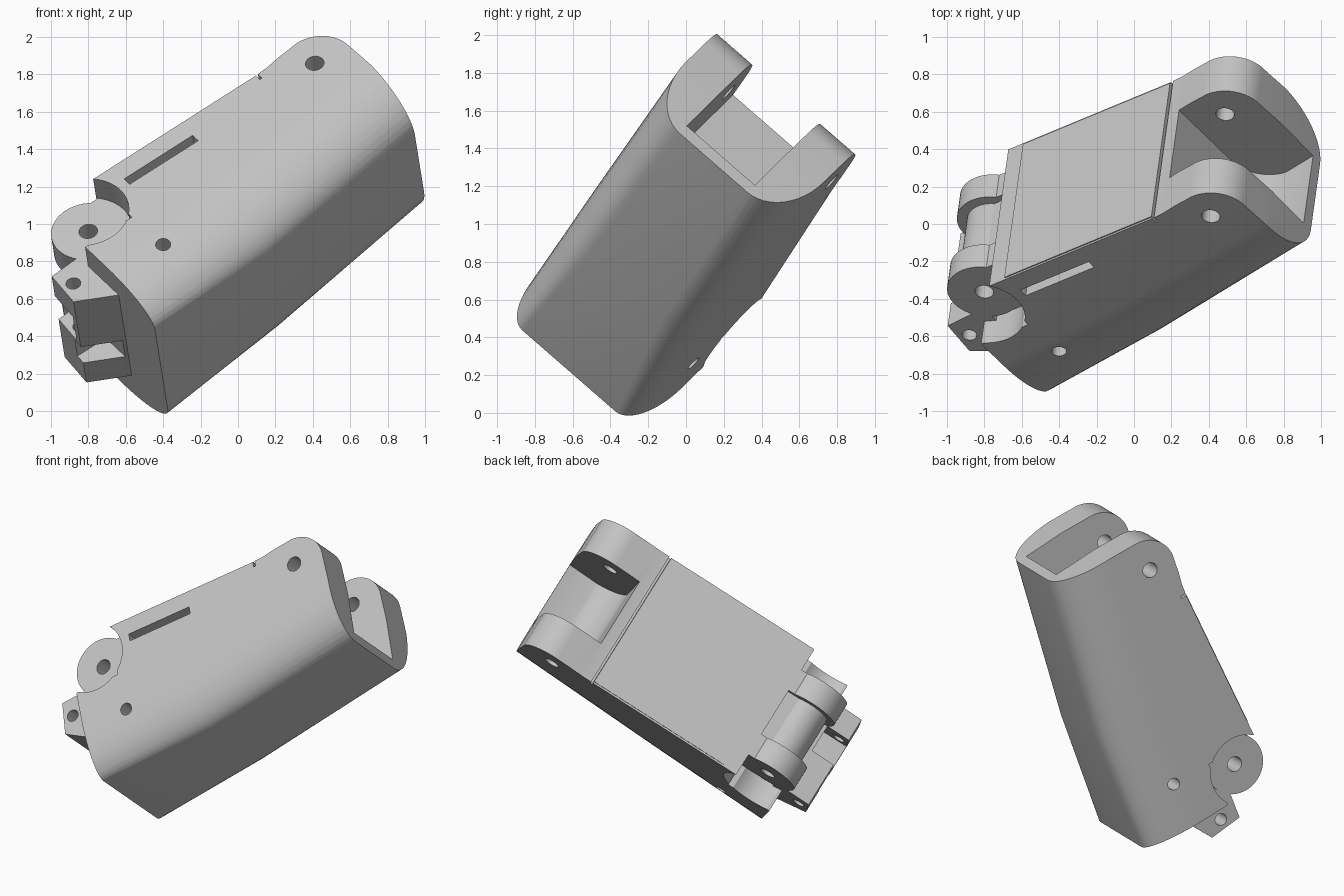
import bpy, bmesh, math
from mathutils import Matrix, Vector

if "Cube" in bpy.data.objects:
    bpy.data.objects.remove(bpy.data.objects["Cube"], do_unlink=True)

# One grey material
grey = bpy.data.materials.new("light_grey")
grey.use_nodes = True
grey.diffuse_color = (0.55, 0.55, 0.55, 1)
grey.node_tree.nodes["Principled BSDF"].inputs["Base Color"].default_value = grey.diffuse_color

# Tilted pose: local x runs along the segment, y along the pins, z out of the cover
along = Vector((0.797, 0.330, 0.507)).normalized()
across = Vector((0.105, 0.750, -0.653))
across = (across - along * across.dot(along)).normalized()
out = along.cross(across)
POSE = Matrix((along, across, out)).transposed().to_4x4()
POSE.translation = (0, 0, 1)

HALF = 0.487            # half width of the body
HINGE = (-0.777, 0.247)
TAB_PIN = (-1.058, 0.005)
TIP_PIN = (0.776, 0.263)
BASE_PIN = (-0.599, -0.214)


def make(name, bm):
    bmesh.ops.recalc_face_normals(bm, faces=bm.faces)
    mesh = bpy.data.meshes.new(name)
    bm.to_mesh(mesh)
    bm.free()
    mesh.materials.append(grey)
    obj = bpy.data.objects.new(name, mesh)
    bpy.context.collection.objects.link(obj)
    return obj


def arc(centre, r, start=0, end=360, n=48):
    steps = n if end - start == 360 else n + 1
    angles = [math.radians(start + (end - start) * i / n) for i in range(steps)]
    return [(centre[0] + r * math.cos(a), centre[1] + r * math.sin(a)) for a in angles]


def prism(name, profile, y0, y1):
    """Side profile in x and z, extruded across the width."""
    bm = bmesh.new()
    face = bm.faces.new([bm.verts.new((x, y0, z)) for x, z in profile])
    ext = bmesh.ops.extrude_face_region(bm, geom=[face])
    moved = [v for v in ext["geom"] if isinstance(v, bmesh.types.BMVert)]
    bmesh.ops.translate(bm, verts=moved, vec=(0, y1 - y0, 0))
    return make(name, bm)


def combine(obj, other, operation="DIFFERENCE"):
    mod = obj.modifiers.new("cut", "BOOLEAN")
    mod.operation, mod.solver, mod.object = operation, "EXACT", other
    graph = bpy.context.evaluated_depsgraph_get()
    mesh = bpy.data.meshes.new_from_object(obj.evaluated_get(graph))
    obj.modifiers.clear()
    obj.data = mesh
    bpy.data.objects.remove(other, do_unlink=True)


def drill(obj, centre, r):
    combine(obj, prism("drill", arc(centre, r, n=32), -0.8, 0.8))


def box(x0, x1, z0, z1):
    return [(x0, z0), (x1, z0), (x1, z1), (x0, z1)]


# Body: lofted from a wide base to a narrow tip, rounded along the belly
def section(half_flat, start, bottom):
    side = []
    for i in range(13):
        t = math.radians(90 * i / 12)
        side.append((half_flat + (HALF - half_flat) * math.cos(t),
                     start - (start - bottom) * math.sin(t)))
    ring = [(HALF, 0.7)] + side
    return ring + [(-w, z) for w, z in reversed(ring)]


bm = bmesh.new()
rings = []
for x, shape in ((-1.0, (0.335, -0.15, -0.555)),
                 (-0.116, (0.26, -0.08, -0.487)),
                 (1.06, (0.235, 0.07, -0.300))):
    rings.append([bm.verts.new((x, w, z)) for w, z in section(*shape)])
for a, b in zip(rings, rings[1:]):
    for i in range(len(a)):
        j = (i + 1) % len(a)
        bm.faces.new((a[i], a[j], b[j], b[i]))
bm.faces.new(rings[0])
bm.faces.new(rings[-1])
body = make("body", bm)

# Side outline with the rounded tip lugs
outline = [(-0.925, -0.8), (0.975, -0.8), (0.985, -0.31), (0.995, 0.05)]
outline += arc((0.79, 0.245), 0.197, 0, 102, 24)
outline += [(0.66, 0.428), (0.57, 0.412), (0.49, 0.406),
            (-0.61, 0.406), (-0.61, 0.05), (-0.925, 0.05)]
combine(body, prism("trim", outline, -0.7, 0.7), "INTERSECT")

# Hinge scallop, tip cavity, pin holes, side slot and cover seam
combine(body, prism("scallop", arc(HINGE, 0.235, n=64), -0.7, 0.7))
cavity = [(0.58, 0.8), (0.58, 0.0)]
cavity += arc((0.80, -0.06), 0.22, 180, 265, 12)
cavity += [(1.2, -0.21), (1.2, 0.8)]
combine(body, prism("cavity", cavity, -0.24, 0.24))
drill(body, TIP_PIN, 0.05)
drill(body, BASE_PIN, 0.04)
combine(body, prism("slot", box(-0.48, -0.02, 0.245, 0.295), -0.6, -0.36))
combine(body, prism("seam", box(0.487, 0.502, 0.37, 0.6), -0.6, 0.6))

# Cover plate
cover = prism("cover_plate", box(-0.50, 0.487, 0.39, 0.412), -0.475, 0.475)

# Hinge knuckles with a thinner barrel between them
parts = [body, cover]


def knuckle(name, r, y0, y1):
    disc = prism(name, arc(HINGE, r), y0, y1)
    low, high = HINGE[1] - r * 0.98, min(HINGE[1] + r * 0.8, 0.40)
    combine(disc, prism("web", box(HINGE[0], -0.5, low, high), y0, y1), "UNION")
    drill(disc, HINGE, 0.05)
    parts.append(disc)


knuckle("hinge_knuckle_right", 0.2, -0.33, -0.17)
knuckle("hinge_knuckle_left", 0.2, 0.17, 0.33)
knuckle("hinge_barrel", 0.145, -0.17, 0.17)

# Tendon tabs under the hinge
tab = prism("base_tabs", [(-0.86, 0.14), (-0.95, 0.135), (-1.115, 0.123),
                          (-1.135, -0.10), (-0.89, -0.245), (-0.86, -0.245)], -0.33, 0.33)
combine(tab, prism("upper_gap", box(-1.3, -0.95, -0.06, 0.4), -0.17, 0.02))
combine(tab, prism("lower_gap", box(-1.3, -0.94, -0.4, -0.04), 0.04, 0.17))
drill(tab, TAB_PIN, 0.04)
parts.append(tab)

# Smooth the curves, keep the edges and place everything in the tilted pose
for obj in parts:
    obj.matrix_world = POSE
    bpy.ops.object.select_all(action="DESELECT")
    obj.select_set(True)
    bpy.context.view_layer.objects.active = obj
    bpy.ops.object.shade_smooth_by_angle(angle=math.radians(25))
